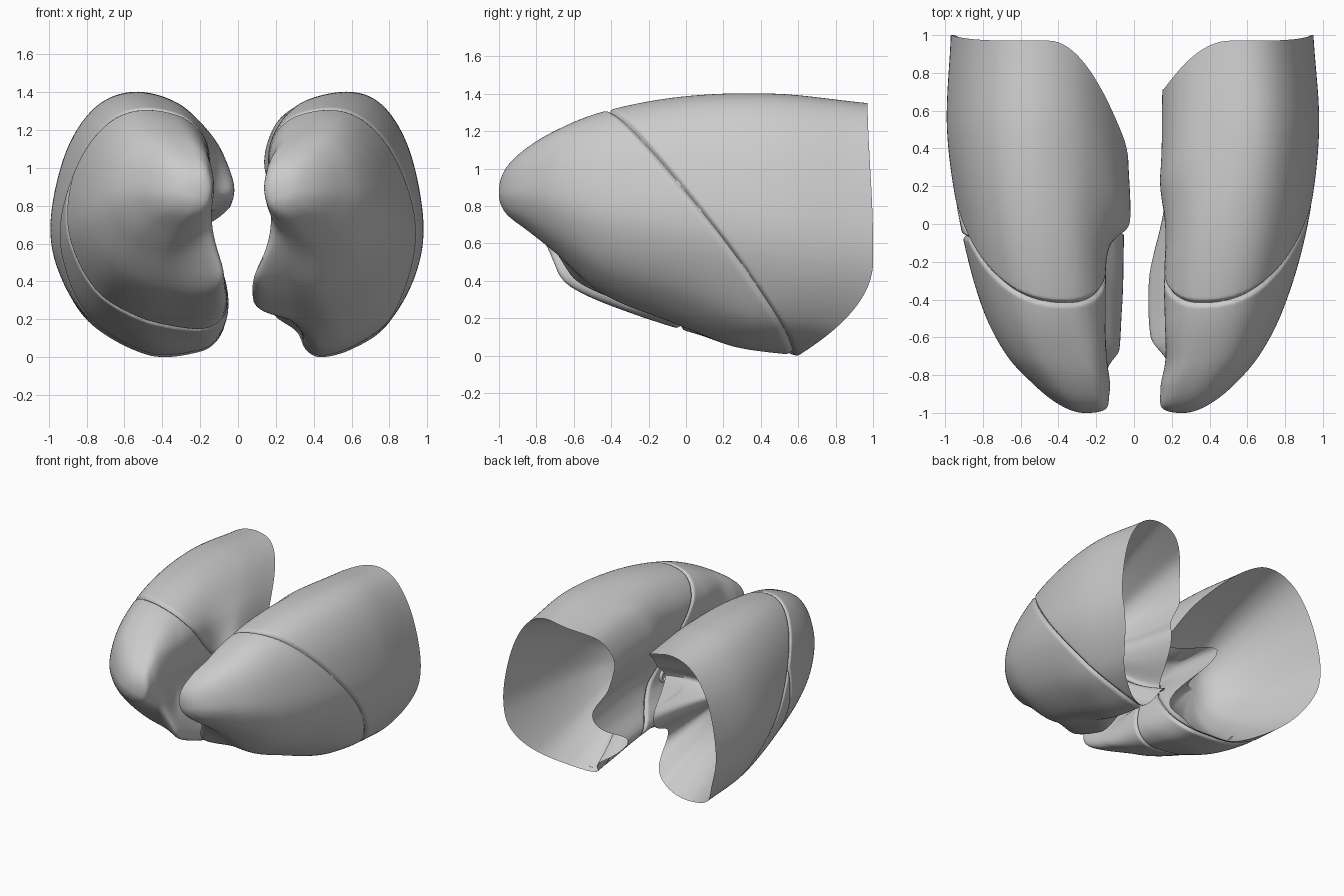
import bpy, bmesh, math
from mathutils import Vector

if "Cube" in bpy.data.objects:
    bpy.data.objects.remove(bpy.data.objects["Cube"])

RINGS, SEG, DOME = 130, 150, 45


def hermite(keys, vals, x):
    """Smooth interpolation of a tuple table."""
    n = len(keys)
    i = max(j for j in range(n - 1) if keys[j] <= x + 1e-9)
    h = keys[i + 1] - keys[i]
    t = (x - keys[i]) / h

    def slope(j, c):
        a, b = max(j - 1, 0), min(j + 1, n - 1)
        return (vals[b][c] - vals[a][c]) / (keys[b] - keys[a])
    return [(2*t**3 - 3*t*t + 1) * vals[i][c] + (t**3 - 2*t*t + t) * h * slope(i, c)
            + (3*t*t - 2*t**3) * vals[i + 1][c] + (t**3 - t*t) * h * slope(i + 1, c)
            for c in range(len(vals[0]))]


def closed_outline(pts):
    """Closed smooth outline, evenly spaced, normalised to the unit square."""
    n = len(pts)
    ext = [pts[(i - 2) % n] for i in range(n + 5)]
    fine = [hermite(list(range(n + 5)), ext, 2 + n * k / 600) for k in range(601)]
    run = [0]
    for a, b in zip(fine, fine[1:]):
        run.append(run[-1] + math.dist(a, b))
    out, j = [], 0
    for k in range(SEG):
        while run[j + 1] < run[-1] * k / SEG:
            j += 1
        out.append(list(fine[j]))
    for c in (0, 1):
        lo, hi = min(p[c] for p in out), max(p[c] for p in out)
        for p in out:
            p[c] = (p[c] - lo) / (hi - lo)
    return out


def ramp(x, a, b):
    t = min(1, max(0, (x - a) / (b - a)))
    return t * t * (3 - 2 * t)


def lung_mesh(side, outlines, table, recess, hub, fissures):
    """Loft from the apex to the rim, then a hollow dome for the base."""
    tip_o, mid_o, base_o = [closed_outline(o) for o in outlines]
    keys = [math.sqrt((r[0] + 1) / 2) for r in table]
    vals = [r[1:] for r in table]
    bm = bmesh.new()
    rings = []
    for k in range(1, RINGS + 1):
        w = k / RINGS
        s = 2 * w * w - 1
        xm, xl, zb, zt = hermite(keys, vals, w)
        m, b = ramp(s, -.8, -.4), ramp(s, -.05, .5)
        ring = []
        for p0, p1, p2 in zip(tip_o, mid_o, base_o):
            u, v = [(p0[c] * (1 - m) + p1[c] * m) * (1 - b) + p2[c] * b for c in (0, 1)]
            x, z = xm + (xl - xm) * u, zb + (zt - zb) * v
            end = 1 - 0.4 * max(0, (0.5 - z) / 0.5) ** 2 - .03 * ramp(z, .6, 1.4)
            # the rim runs deep on the inner side, most of all at mid height
            r = recess[1] + (recess[0] - recess[1]) * ramp(z, .6, .95)
            r *= .35 + .65 * ramp(z, 0, .45)
            end -= r * max(0, 1 - u / 0.45) ** 2
            ring.append(Vector((side * x, -1 + (s + 1) * (end + 1) / 2, z)))
        rings.append(ring)
    rim = rings[-1]
    hub = Vector(hub)
    for k in range(1, DOME):
        r = 1 - k / DOME
        ring = []
        for p in rim:
            q = hub.lerp(p, r)
            q.y = hub.y + (p.y - hub.y) * r ** 2.4
            ring.append(q)
        rings.append(ring)
    rows = [[bm.verts.new(p) for p in r] for r in rings]
    for n, (a, b) in enumerate(zip(rows, rows[1:])):
        for i in range(SEG):
            j = (i + 1) % SEG
            bm.faces.new((a[i], a[j], b[j], b[i])).material_index = int(n >= RINGS - 1)
    for idx, row, tip in ((0, rows[0], Vector((side * 0.24, -1, 0.87))), (1, rows[-1], hub)):
        c = bm.verts.new(tip)
        for i in range(SEG):
            bm.faces.new((row[i], row[(i + 1) % SEG], c)).material_index = idx
    bmesh.ops.recalc_face_normals(bm, faces=bm.faces)
    # edge loops beside each fissure, then a narrow rounded groove on the outside
    for co, no in fissures:
        for d in (-.027, -.016, -.007, 0, .007, .016, .027):
            bmesh.ops.bisect_plane(bm, geom=bm.verts[:] + bm.edges[:] + bm.faces[:],
                                   plane_co=co + no * d, plane_no=no)
    bm.normal_update()
    moves = []
    for v in bm.verts:
        if any(f.material_index for f in v.link_faces):
            continue
        ds = [(v.co - co).dot(no) for co, no in fissures]
        g = math.exp(-(ds[0] / 0.011) ** 2)
        if len(ds) > 1 and ds[0] < 0:
            g = max(g, math.exp(-(ds[1] / 0.011) ** 2))
        moves.append((v, v.normal * (-0.018 * g)))
    for v, mv in moves:
        v.co += mv
    for f in bm.faces:
        f.material_index = 0
    return bm


def lobe(name, source, cuts):
    """Keep the part of a lung on the chosen side of each fissure plane."""
    bm = source.copy()
    for (co, no), keep_back in cuts:
        bmesh.ops.bisect_plane(bm, geom=bm.verts[:] + bm.edges[:] + bm.faces[:], plane_co=co,
                               plane_no=no, clear_inner=keep_back, clear_outer=not keep_back)
    me = bpy.data.meshes.new(name)
    bm.to_mesh(me)
    bm.free()
    ob = bpy.data.objects.new(name, me)
    bpy.context.collection.objects.link(ob)
    smooth(ob, 50)


def smooth(ob, angle):
    bpy.ops.object.select_all(action='DESELECT')
    bpy.context.view_layer.objects.active = ob
    ob.select_set(True)
    bpy.ops.object.shade_smooth_by_angle(angle=math.radians(angle))


def oblique(side):
    return Vector((side * .9, .03, .83)), Vector((-.15 * side, .80, .60)).normalized()


horizontal = (Vector((0, -0.05, 0.5)), Vector((0, 1, 0.05)).normalized())
lateral = [(.53, 1), (.75, .945), (.915, .77), (1, .5), (.955, .3), (.79, .12)]
tip = lateral + [(.5, .01), (.28, .04), (.12, .14), (.04, .28), (.0, .45), (.0, .6),
                 (.04, .76), (.12, .89), (.26, .97)]

# two-lobed lung on +x: (station, medial x, lateral x, bottom z, top z)
plus = lung_mesh(1, [tip, lateral + [(.5, .0), (.25, .02), (.06, .05), (.0, .1), (.06, .17), (.17, .28),
                                     (.18, .42), (.12, .6), (.12, .8), (.27, .95)],
                     lateral + [(.56, .03), (.36, 0), (.26, .03), (.2, .1), (.06, .16), (.03, .22),
                                (.14, .32), (.18, .44), (.08, .57), (.0, .72), (.07, .87), (.23, .95)]],
                 [(-1, .24, .26, .86, .88), (-.97, .15, .37, .77, .99), (-.85, .14, .53, .67, 1.11),
                  (-.7, .15, .66, .55, 1.2), (-.45, .09, .79, .34, 1.3), (0, .08, .92, .18, 1.385),
                  (.5, .14, .98, .05, 1.40), (1, .15, .95, 0, 1.35)], (.28, .6), (.5, .14, .7), [oblique(1)])
lobe("left_upper_lobe", plus, [(oblique(1), False)])
lobe("left_lower_lobe", plus, [(oblique(1), True)])

# three-lobed lung on -x
minus = lung_mesh(-1, [tip, lateral + [(.5, .02), (.22, 0), (.05, .04), (.0, .12), (.04, .22), (.15, .33),
                                       (.18, .43), (.11, .6), (.12, .8), (.28, .95)],
                       lateral + [(.47, .0), (.2, .01), (.08, .06), (.03, .16), (.06, .29), (.165, .41),
                                  (.18, .49), (.07, .545), (.0, .6), (.02, .69), (.11, .82), (.29, .945)]],
                  [(-1, .24, .26, .86, .88), (-.97, .15, .37, .77, .99), (-.85, .13, .53, .67, 1.11),
                   (-.7, .12, .67, .55, 1.2), (-.45, .08, .80, .34, 1.3), (0, .06, .92, .18, 1.385),
                   (.5, .02, .99, .05, 1.40), (1, .03, .97, 0, 1.35)], (.6, .85), (-.48, .12, .68),
                  [oblique(-1), horizontal])
lobe("right_upper_lobe", minus, [(oblique(-1), False), (horizontal, False)])
lobe("right_middle_lobe", minus, [(oblique(-1), False), (horizontal, True)])
lobe("right_lower_lobe", minus, [(oblique(-1), True)])

# bronchus and vessel openings on the inner faces
for side, label in ((1, "left"), (-1, "right")):
    for i, (y, z, r) in enumerate(((-.08, .74, .055), (-.2, .66, .04), (.0, .62, .04))):
        bpy.ops.mesh.primitive_torus_add(major_radius=r, minor_radius=.014, major_segments=32,
                                         minor_segments=10, location=(side * .2, y, z),
                                         rotation=(0, math.pi / 2, 0))
        ring = bpy.context.object
        ring.name = f"{label}_hilum_opening_{i + 1}"
        smooth(ring, 60)
